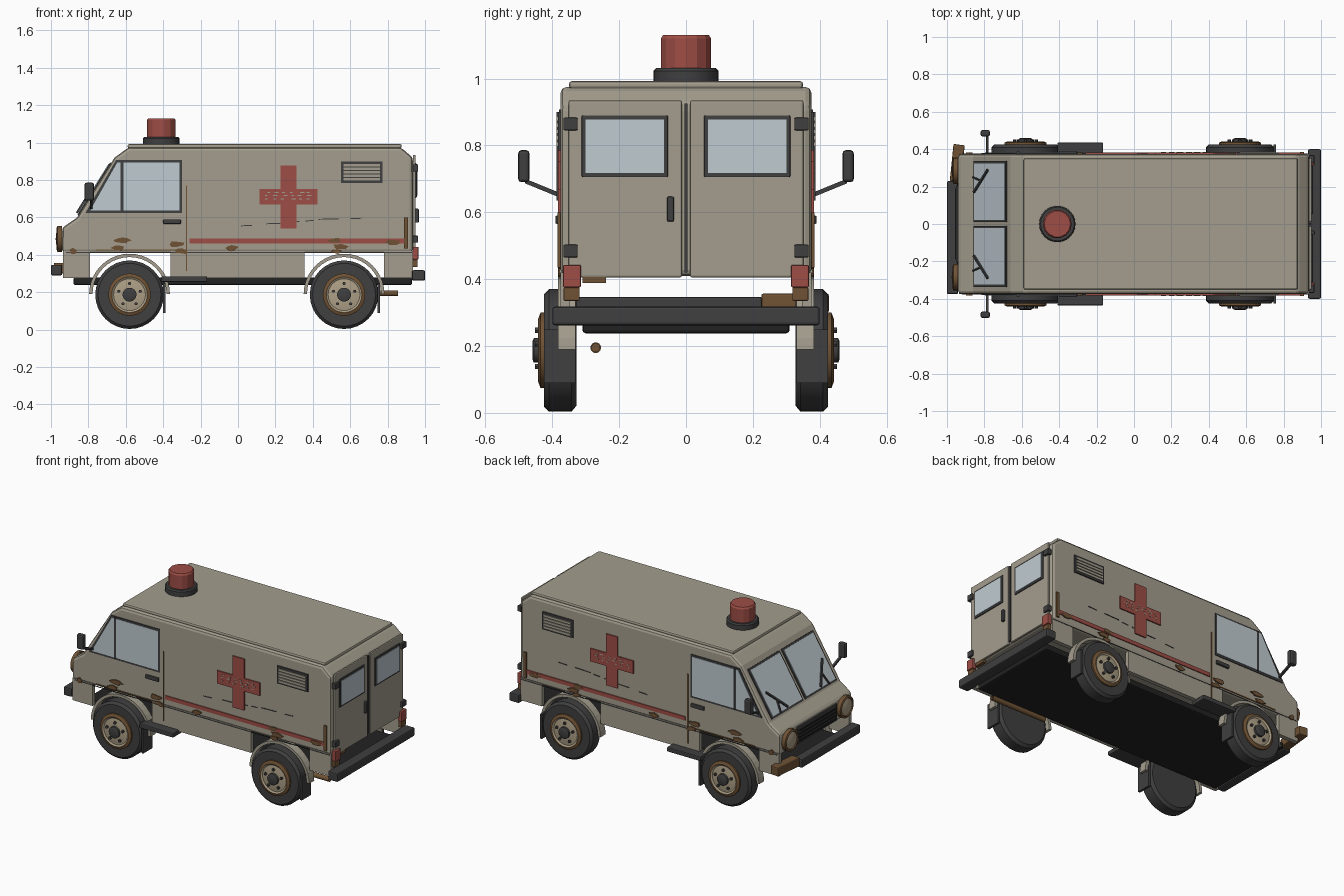
import bpy, bmesh, random
from math import sin, cos, pi, tau, radians
from mathutils import Vector as V

random.seed(4)
if "Cube" in bpy.data.objects:
    bpy.data.objects.remove(bpy.data.objects["Cube"])


def material(name, rgb):
    m = bpy.data.materials.new(name)
    m.use_nodes = True
    m.diffuse_color = (*rgb, 1)
    bsdf = next(n for n in m.node_tree.nodes if n.type == 'BSDF_PRINCIPLED')
    bsdf.inputs["Base Color"].default_value = (*rgb, 1)
    return m


PAINT = material("grey_beige_paint", (.37, .34, .27))
GLASS = material("pale_glass", (.52, .6, .64))
RED = material("faded_red", (.34, .075, .06))
DARK = material("dark_rubber", (.05, .05, .05))
BLACK = material("underbody_black", (.016, .016, .016))
RUST = material("brown_rust", (.16, .085, .035))
LENS = material("lamp_cream", (.42, .35, .24))

# Working planes: origin, across, up, outward
X, Y, Z = V((1, 0, 0)), V((0, 1, 0)), V((0, 0, 1))
rise = V((.2, 0, .32)).normalized()
SIDE = (V((0, -.375, 0)), X, Z, -Y)
REAR = (V((.935, 0, 0)), Y, Z, X)
NOSE = (V((-.94, 0, 0)), Y, Z, -X)
PLAN = (V((0, 0, 0)), X, Y, Z)
SCREEN = (V((-.86, 0, .6)), Y, rise, V((-rise.z, 0, rise.x)))


def place(frame, a, b, h):
    o, u, v, n = frame
    return o + u * a + v * b + n * h


def finish(name, bm, mats, bevel=0, mirror=False, smooth=False):
    bmesh.ops.recalc_face_normals(bm, faces=bm.faces)
    me = bpy.data.meshes.new(name)
    bm.to_mesh(me)
    bm.free()
    for m in mats:
        me.materials.append(m)
    ob = bpy.data.objects.new(name, me)
    bpy.context.collection.objects.link(ob)
    if bevel:
        mod = ob.modifiers.new("bevel", 'BEVEL')
        mod.width, mod.segments, mod.limit_method = bevel, 2, 'ANGLE'
    if mirror:
        mod = ob.modifiers.new("mirror", 'MIRROR')
        mod.use_axis = (False, True, False)
        mod.use_mirror_merge = False
    if smooth:
        bpy.ops.object.select_all(action='DESELECT')
        ob.select_set(True)
        bpy.context.view_layer.objects.active = ob
        bpy.ops.object.shade_smooth_by_angle(angle=radians(35))
    return ob


def slab(name, polys, frame, h0, h1, mat, **kw):
    """Extrude outlines from height h0 to h1 on a working plane."""
    bm = bmesh.new()
    for pts in polys:
        lo, hi = [[bm.verts.new(place(frame, a, b, h)) for a, b in pts] for h in (h0, h1)]
        bm.faces.new(lo)
        bm.faces.new(hi)
        for i in range(len(pts)):
            j = (i + 1) % len(pts)
            bm.faces.new((lo[i], lo[j], hi[j], hi[i]))
    return finish(name, bm, [mat], **kw)


def rect(a0, a1, b0, b1):
    return [(a0, b0), (a1, b0), (a1, b1), (a0, b1)]


def stroke(a0, b0, a1, b1, w):
    d = V((a1 - a0, b1 - b0)).normalized() * w / 2
    return [(a0 - d.y, b0 + d.x), (a0 + d.y, b0 - d.x), (a1 + d.y, b1 - d.x), (a1 - d.y, b1 + d.x)]


def disc(a, b, r, n=10):
    return [(a + r * cos(tau * i / n), b + r * sin(tau * i / n)) for i in range(n)]


def lathe(name, profile, bands, mats, frame, seg=32, **kw):
    """Spin (radius, height) points; bands give a material per step."""
    bm = bmesh.new()
    rings = [[bm.verts.new(place(frame, a, b, h)) for a, b in disc(0, 0, max(r, 1e-5), seg)]
             for r, h in profile]
    for k, (p, q) in enumerate(zip(rings, rings[1:])):
        for i in range(seg):
            j = (i + 1) % seg
            bm.faces.new((p[i], p[j], q[j], q[i])).material_index = bands[k]
    bmesh.ops.remove_doubles(bm, verts=bm.verts, dist=1e-4)
    return finish(name, bm, mats, **kw)


# Body shell, side skirts, roof cap and underbody
shell = [(-.94, .41), (-.94, .545), (-.86, .6), (-.66, .92), (-.585, .975),
         (.87, .975), (.935, .92), (.935, .41)]
slab("body_shell", [shell], SIDE, -.75, 0, PAINT, bevel=.018)
slab("side_skirts", [rect(-.935, -.79, .275, .42), rect(-.36, .355, .275, .42),
                     rect(.78, .935, .275, .42)], SIDE, -.028, 0, PAINT, mirror=True)
slab("roof_cap", [rect(-.59, .875, -.35, .35)], PLAN, .97, .992, PAINT, bevel=.008)
slab("underbody", [rect(-.88, .93, -.31, .31)], PLAN, .238, .28, BLACK, bevel=.01)
slab("sill_seam", [rect(-.92, .93, .409, .414)], SIDE, 0, .002, DARK, mirror=True)

# Wheels, arches and mud flaps
for label, cx in (("front", -.58), ("rear", .567)):
    hub = (V((cx, -.327, .187)), X, Z, -Y)
    lathe(label + "_tyres", [(0, 0), (.165, 0), (.183, .015), (.183, .083), (.168, .098), (.11, .098)],
          [0] * 5, [DARK], hub, mirror=True, smooth=True)
    lathe(label + "_rims", [(.113, .09), (.113, .108), (.095, .115), (.085, .108), (.05, .114),
                            (.037, .114), (.037, .128), (.028, .132), (0, .132)],
          [0, 0, 1, 1, 1, 2, 2, 2], [RUST, LENS, DARK], hub, mirror=True, smooth=True)
    slab(label + "_wheel_nuts", [disc(.06 * cos(tau * i / 5 + pi / 2), .06 * sin(tau * i / 5 + pi / 2), .009, 6)
                                 for i in range(5)], hub, .105, .124, DARK, mirror=True)
    arc = [pi * i / 20 for i in range(21)]
    ring = [(cx + .216 * cos(t), .19 + .216 * sin(t)) for t in arc]
    ring += [(cx + .198 * cos(t), .19 + .198 * sin(t)) for t in reversed(arc)]
    slab(label + "_wheel_arches", [ring], SIDE, -.045, .008, PAINT, mirror=True)
    slab(label + "_mud_flaps", [rect(cx + .178, cx + .192, -.425, -.33)], PLAN, .09, .25, DARK, mirror=True)
slab("side_steps", [rect(-.41, -.165, -.435, -.33)], PLAN, .255, .285, DARK, bevel=.006, mirror=True)
lathe("exhaust_pipe", [(0, 0), (.016, 0), (.016, .4), (.012, .4), (.012, .36), (0, .36)], [0] * 5, [RUST],
      (V((.455, -.27, .195)), Y, Z, X), seg=14, smooth=True)

# Cab side windows and door details
slab("side_window_frames", [[(-.815, .625), (-.3, .625), (-.3, .907), (-.652, .907)]],
     SIDE, 0, .005, DARK, mirror=True)
slab("side_window_glass", [[(-.79, .638), (-.312, .638), (-.312, .895), (-.645, .895)]],
     SIDE, 0, .008, GLASS, mirror=True)
slab("side_window_dividers", [rect(-.627, -.613, .635, .9)], SIDE, 0, .012, DARK, mirror=True)
slab("cab_door_handles", [rect(-.4, -.305, .565, .59)], SIDE, 0, .016, DARK, bevel=.005, mirror=True)
slab("cab_door_seams", [rect(-.279, -.272, .315, .77), rect(-.76, -.28, .422, .429)],
     SIDE, 0, .004, RUST, mirror=True)

# Red cross and stripe with wear
cx, cz = .27, .71
arm, bar = .042, .155
cross = [(cx + a, cz + b) for a, b in (
    (-arm, -.168), (arm, -.168), (arm, -arm), (bar, -arm), (bar, arm), (arm, arm),
    (arm, .168), (-arm, .168), (-arm, arm), (-bar, arm), (-bar, -arm), (-arm, -arm))]
slab("red_crosses", [cross], SIDE, 0, .008, RED, mirror=True)
chips = []
for row in (-.015, .004, .02):
    for i in range(6):
        a = cx - .12 + .043 * i + random.uniform(-.01, .01)
        chips.append(rect(a, a + random.uniform(.012, .026), cz + row, cz + row + .006))
slab("cross_paint_chips", chips, SIDE, .006, .0095, PAINT, mirror=True)
slab("red_stripes", [rect(-.26, .905, .462, .487)], SIDE, 0, .006, RED, mirror=True)
slab("paint_scratches", [stroke(a, b, a + w, b + .003, .005) for a, b, w in (
    (.015, .555, .06), (.15, .566, .08), (.28, .575, .05), (.36, .581, .045), (.43, .59, .11), (.6, .593, .06))],
     SIDE, 0, .003, DARK, mirror=True)


def patch(a, b, w, h):
    return [(a + (p - a) * k, b + (q - b) * k) for p, q, k in
            ((a + w * cos(tau * i / 12), b + h * sin(tau * i / 12), random.uniform(.65, 1.1)) for i in range(12))]


slab("rust_patches", [patch(a, b, w, .016) for a, b, w in (
    (-.62, .476, .05), (-.64, .437, .04), (-.33, .457, .05), (-.3, .42, .035), (-.035, .436, .04),
    (.52, .476, .04), (.55, .445, .045), (.53, .418, .03), (.83, .468, .04), (-.88, .42, .02))],
     SIDE, 0, .008, RUST, mirror=True)
slab("rust_streaks", [rect(.888, .908, .435, .6)], SIDE, 0, .009, RUST, mirror=True)

# Side vents
slab("vent_panels", [rect(.55, .772, .785, .9)], SIDE, 0, .008, DARK, mirror=True)
slab("vent_slats", [rect(.563, .759, .797 + .019 * i, .81 + .019 * i) for i in range(5)],
     SIDE, 0, .013, PAINT, mirror=True)

# Windscreen and wipers
slab("windscreen_frames", [rect(.01, .336, .012, .343)], SCREEN, 0, .006, DARK, mirror=True)
slab("windscreen_glass", [rect(.022, .324, .024, .331)], SCREEN, 0, .01, GLASS, mirror=True)
slab("wipers", [stroke(.17, .03, .29, .17, .012), stroke(.23, .1, .25, .02, .008)],
     SCREEN, .01, .02, DARK, mirror=True)

# Nose: grille and headlamps
slab("grille_panel", [rect(-.205, .205, .425, .535)], NOSE, 0, .012, DARK, bevel=.004)
slab("grille_bars", [rect(-.19, .19, .44 + .022 * i, .448 + .022 * i) for i in range(4)],
     NOSE, .01, .018, BLACK)
lathe("headlamps", [(.07, 0), (.07, .025), (.058, .03), (.054, .024), (.03, .032), (0, .035)],
      [0, 0, 0, 1, 1], [RUST, LENS], (V((-.94, -.285, .485)), Y, Z, -X), seg=20, mirror=True, smooth=True)

# Bumpers, with the broken rusty end
slab("front_bumper", [rect(-1, -.94, -.375, .23)], PLAN, .29, .347, DARK, bevel=.008)
slab("broken_bumper_end", [[(-.985, .23), (-.925, .225), (-.905, .42), (-.965, .428)]],
     PLAN, .3, .357, RUST, bevel=.006)
slab("rear_bumper", [rect(.93, 1, -.4, .4)], PLAN, .262, .318, DARK, bevel=.008)

# Rear doors
slab("rear_doors", [rect(.012, .352, .405, .935)], REAR, 0, .015, PAINT, bevel=.006, mirror=True)
slab("rear_door_seal", [rect(-.005, .005, .42, .925)], REAR, 0, .014, DARK)
slab("rear_window_frames", [rect(.054, .312, .705, .89)], REAR, .01, .021, DARK, bevel=.004, mirror=True)
slab("rear_window_glass", [rect(.066, .3, .718, .877)], REAR, .01, .024, GLASS, mirror=True)
slab("rear_door_hinges", [rect(.324, .367, z - .019, z + .019) for z in (.484, .864)],
     REAR, 0, .028, DARK, bevel=.004, mirror=True)
slab("rear_door_handle", [rect(-.057, -.036, .572, .647)], REAR, .01, .032, DARK, bevel=.005)
slab("rear_door_rust", [rect(-.31, -.24, .388, .406)], REAR, -.01, .012, RUST)
slab("tail_lamps", [rect(.314, .368, .375, .443)], REAR, 0, .03, RED, bevel=.005, mirror=True)
slab("tail_lamp_bases", [rect(.318, .366, .335, .375)], REAR, 0, .025, RUST, bevel=.004, mirror=True)

# Wing mirrors
slab("mirror_heads", [rect(-.82, -.77, -.502, -.468)], PLAN, .69, .786, DARK, bevel=.01, mirror=True)
arm_frame = (V((-.785, 0, 0)), Y, Z, X)
slab("mirror_arms", [stroke(-.48, .693, -.37, .648, .013)], arm_frame, -.007, .007, DARK, mirror=True)

# Roof beacon
top = (V((-.41, 0, .985)), X, Y, Z)
lathe("beacon_base", [(0, 0), (.097, 0), (.097, .038), (.09, .046), (0, .046)], [0] * 4, [DARK], top,
      seg=24, smooth=True)
lathe("beacon_lens", [(.077, .04), (.077, .135), (.07, .145), (0, .145)], [0] * 3, [RED], top, seg=14)
